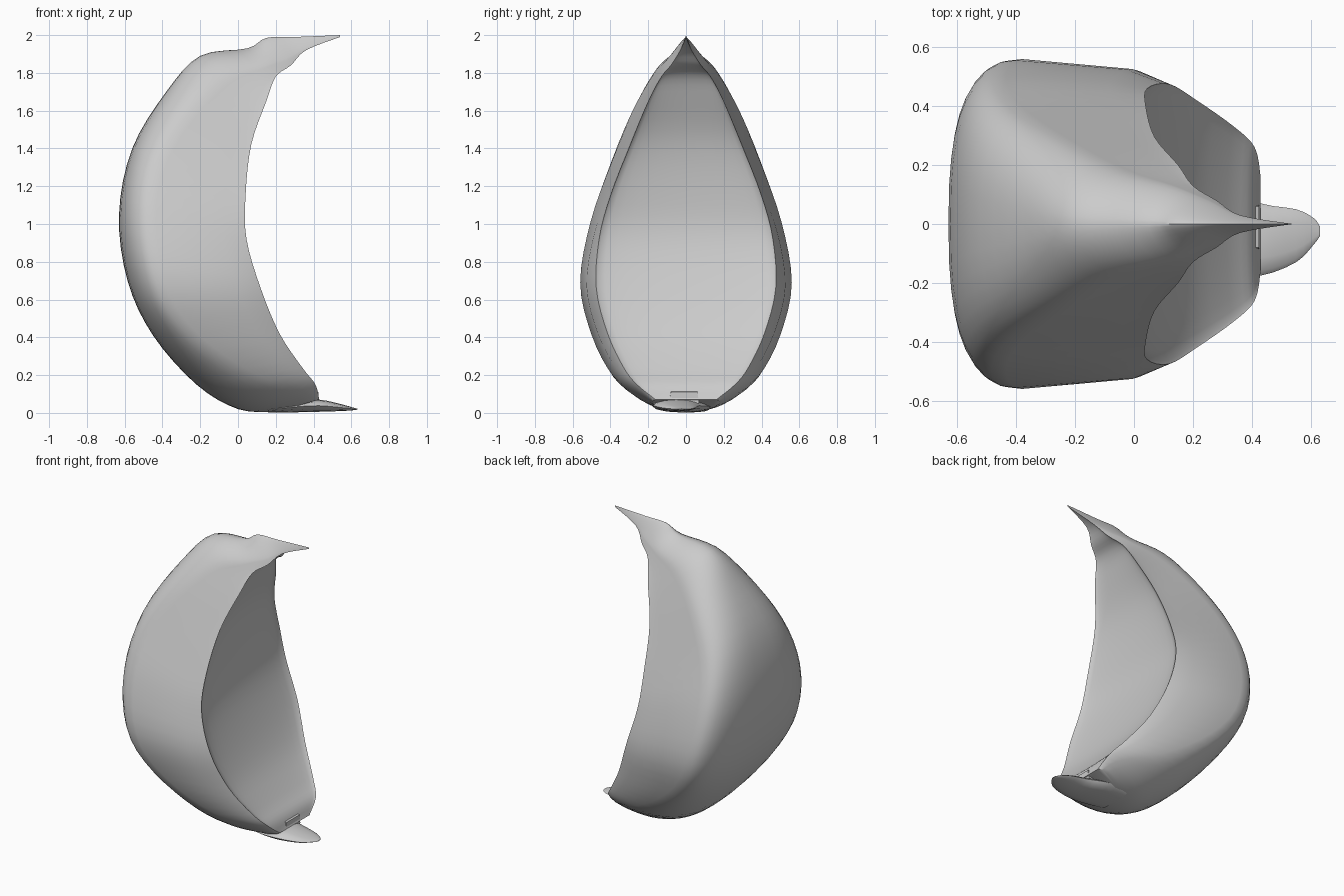
import bpy, bmesh, math
from mathutils import Vector

old_cube = bpy.data.objects.get("Cube")
if old_cube:
    bpy.data.objects.remove(old_cube, do_unlink=True)

grey = bpy.data.materials.new("plain grey")
grey.use_nodes = True
shade = (0.6, 0.6, 0.6, 1)
grey.diffuse_color = shade
grey.node_tree.nodes["Principled BSDF"].inputs["Base Color"].default_value = shade


def mix(a, b, f):
    return a + (b - a) * f


def smooth_step(low, high, value):
    f = min(max((value - low) / (high - low), 0), 1)
    return f * f * (3 - 2 * f)


def interpolate(rows, steps):
    """Smooth curve through rows of values, with its position from start to end."""
    result = []
    last = len(rows) - 1
    for i in range(last):
        before, start, end, after = (rows[min(max(i + k, 0), last)] for k in (-1, 0, 1, 2))
        for s in range(steps):
            f = s / steps
            values = []
            for a, b, c, d in zip(before, start, end, after):
                curve = (2 * b + (c - a) * f + (2 * a - 5 * b + 4 * c - d) * f * f
                         + (3 * b - a - 3 * c + d) * f ** 3) / 2
                values.append(curve)
            result.append(((i + f) / last, values))
    result.append((1.0, list(rows[-1])))
    return result


def loft(name, rings):
    """Skin a list of closed rings and cap both ends."""
    bm = bmesh.new()
    loops = [[bm.verts.new(p) for p in ring] for ring in rings]
    count = len(loops[0])
    for first, second in zip(loops, loops[1:]):
        for j in range(count):
            k = (j + 1) % count
            bm.faces.new((first[j], first[k], second[k], second[j]))
    bm.faces.new(loops[0])
    bm.faces.new(loops[-1])
    bmesh.ops.remove_doubles(bm, verts=bm.verts, dist=0.0005)
    bmesh.ops.recalc_face_normals(bm, faces=bm.faces)
    mesh = bpy.data.meshes.new(name)
    bm.to_mesh(mesh)
    bm.free()
    mesh.materials.append(grey)
    obj = bpy.data.objects.new(name, mesh)
    bpy.context.collection.objects.link(obj)
    bpy.ops.object.select_all(action="DESELECT")
    obj.select_set(True)
    bpy.context.view_layer.objects.active = obj
    bpy.ops.object.shade_smooth_by_angle(angle=math.radians(40))


def crescent_section(t, values):
    """Rounded outer wall, then a shallow hollow between the two rims."""
    back_x, back_z, rim_x, rim_z, width, rim_width = values
    back = Vector((back_x, 0, back_z))
    across = Vector((rim_x, 0, rim_z)) - back
    width, rim_width = max(width, 0), max(rim_width, 0)
    # The upper end is ridged, the middle boxy and the lower end round
    boxy = smooth_step(0, 0.55, t)
    rounding = smooth_step(0.68, 1, t)
    power = mix(mix(1.7, 0.77, boxy), 1, rounding)
    bend = mix(mix(0.97, 0.29, boxy), 0.9, rounding)
    half = []
    for i in range(10):
        a = math.pi / 2 * i / 9
        half.append((bend * (1 - max(math.cos(a), 0) ** power), width * math.sin(a) ** power))
    # Shoulder that rolls in to the rim
    half.append((mix(bend, 1, 0.75), mix(width, rim_width, 0.4)))
    depth = 0.065 * math.sqrt(abs(math.sin(math.pi * t)))
    for i in range(8):
        b = math.pi / 2 * i / 7
        half.append((1 - depth * math.sin(b), rim_width * math.cos(b)))
    half[-1] = (half[-1][0], 0)
    full = half + [(u, -y) for u, y in reversed(half[1:-1])]
    return [back + across * u + Vector((0, y, 0)) for u, y in full]


# Hollow crescent: back x, back z, rim x, rim z, half width, rim half width
stations = [
    (.54, 2.0, .54, 1.99, 0, 0),
    (.3, 1.99, .36, 1.92, .03, .03),
    (.15, 1.985, .28, 1.84, .08, .08),
    (.05, 1.93, .2, 1.78, .125, .13),
    (-.2, 1.89, .15, 1.65, .18, .2),
    (-.38, 1.7, .07, 1.42, .28, .295),
    (-.56, 1.4, .04, 1.15, .395, .4),
    (-.63, 1.05, .045, .92, .505, .46),
    (-.585, .7, .12, .66, .56, .475),
    (-.45, .41, .22, .42, .5, .415),
    (-.22, .15, .34, .24, .39, .33),
    (0, .02, .41, .15, .28, .26),
    (.2, .005, .43, .07, .18, .16),
]
loft("crescent_shell", [crescent_section(t, v) for t, v in interpolate(stations, 4)])

# Pointed lip at the lower end: x, right edge, left edge, bottom, top
lip_rows = [
    (.16, -.12, .12, .002, .03),
    (.3, -.17, .13, .003, .06),
    (.43, -.175, .07, .006, .07),
    (.55, -.13, .05, .01, .045),
    (.61, -.07, .02, .014, .028),
    (.632, -.04, -.01, .018, .022),
]
lip = []
for t, (x, right, left, low, high) in interpolate(lip_rows, 3):
    centre, reach = (right + left) / 2, (left - right) / 2
    ring = []
    for i in range(12):
        a = math.tau * i / 12
        ring.append((x, centre + reach * math.cos(a),
                     (low + high) / 2 + (high - low) / 2 * math.sin(a)))
    lip.append(ring)
loft("lower_lip", lip)

# Small raised tab just behind the lip
tab = [[(x, y, z) for y, z in ((-.09, .05), (.07, .05), (.06, top), (-.08, top))]
       for x, top in ((.36, .13), (.425, .11))]
loft("lip_tab", tab)
